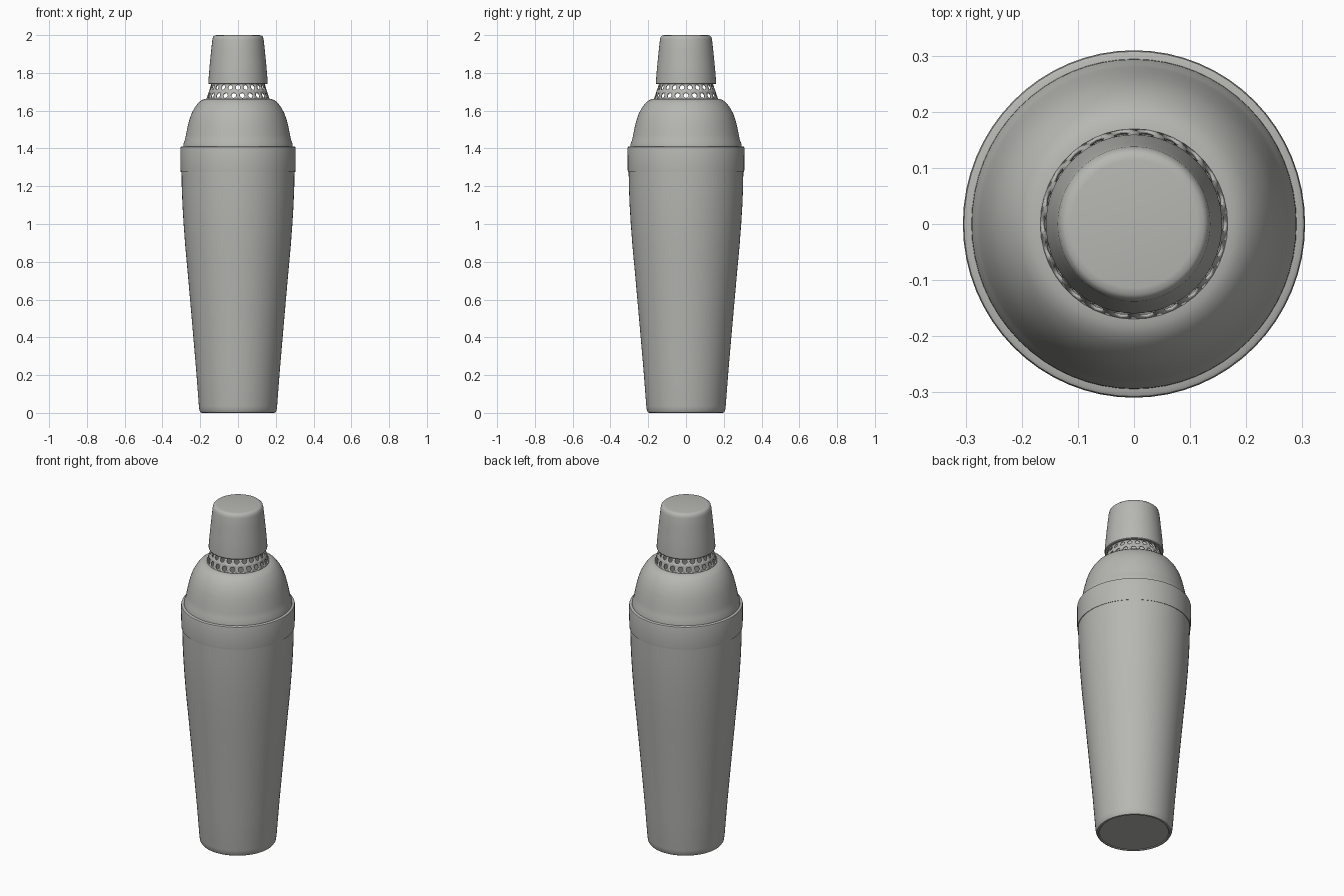
import bpy, bmesh, math

if "Cube" in bpy.data.objects:
    bpy.data.objects.remove(bpy.data.objects["Cube"])

SEGMENTS = 64
DEPTH_SCALE = 1.015  # very slightly oval in plan

steel = bpy.data.materials.new("brushed steel grey")
steel.diffuse_color = (0.47, 0.47, 0.45, 1)
steel.use_nodes = True
steel.node_tree.nodes["Principled BSDF"].inputs["Base Color"].default_value = steel.diffuse_color


def finish(name, bm, angle=35):
    """Turn a bmesh into a smooth-shaded object."""
    bmesh.ops.remove_doubles(bm, verts=bm.verts, dist=1e-5)
    bmesh.ops.recalc_face_normals(bm, faces=bm.faces)
    mesh = bpy.data.meshes.new(name)
    bm.to_mesh(mesh)
    bm.free()
    mesh.materials.append(steel)
    obj = bpy.data.objects.new(name, mesh)
    bpy.context.collection.objects.link(obj)
    bpy.ops.object.select_all(action='DESELECT')
    obj.select_set(True)
    bpy.context.view_layer.objects.active = obj
    bpy.ops.object.shade_smooth_by_angle(angle=math.radians(angle))
    return obj


def point(angle, radius, z):
    return (radius * math.cos(angle), radius * math.sin(angle) * DEPTH_SCALE, z)


def lathe(name, profile):
    """Revolve (radius, z) points about the z axis."""
    bm = bmesh.new()
    verts = [bm.verts.new((r, 0, z)) for r, z in profile]
    edges = [bm.edges.new(pair) for pair in zip(verts, verts[1:])]
    bmesh.ops.spin(bm, geom=verts + edges, cent=(0, 0, 0), axis=(0, 0, 1),
                   angle=math.tau, steps=SEGMENTS, use_merge=True)
    for v in bm.verts:
        v.co.y *= DEPTH_SCALE
    return finish(name, bm)


# Tapered tumbler with a rounded foot
lathe("tumbler", [
    (0, 0.004), (0.185, 0.004), (0.19, 0), (0.198, 0.002), (0.204, 0.012),
    (0.207, 0.035), (0.221, 0.22), (0.245, 0.5), (0.267, 0.75), (0.279, 0.88),
    (0.288, 1.0), (0.294, 1.1), (0.298, 1.2), (0.299, 1.285)])

# Collar band that slips over the tumbler
lathe("collar", [
    (0.297, 1.277), (0.303, 1.275), (0.304, 1.285), (0.305, 1.40),
    (0.303, 1.408), (0.298, 1.411), (0.278, 1.411)])

# Domed shoulder
lathe("shoulder", [
    (0.290, 1.405), (0.289, 1.425), (0.281, 1.445), (0.275, 1.475),
    (0.268, 1.51), (0.258, 1.55), (0.246, 1.585), (0.230, 1.615),
    (0.211, 1.641), (0.195, 1.654), (0.180, 1.661), (0.166, 1.663),
    (0.158, 1.655)])

# Drinking-cup cap, open underneath
lathe("cap", [
    (0.138, 1.742), (0.153, 1.740), (0.157, 1.744), (0.157, 1.756),
    (0.150, 1.84), (0.142, 1.92), (0.136, 1.975), (0.132, 1.991),
    (0.124, 1.998), (0.112, 2.0), (0, 2.0)])

# Perforated strainer ring: staggered cells, each with an eight-sided hole
HOLES, ROWS = 22, 2
Z0, Z1 = 1.660, 1.745
R0, R1 = 0.168, 0.140
SQUARE = [(1, 0), (1, 1), (0, 1), (-1, 1), (-1, 0), (-1, -1), (0, -1), (1, -1)]
bm = bmesh.new()


def strainer_vert(u, v):
    t = v / ROWS
    return bm.verts.new(point(u * math.tau / HOLES, R0 + (R1 - R0) * t, Z0 + (Z1 - Z0) * t))


for row in range(ROWS):
    for k in range(HOLES):
        cu, cv = k + 0.5 * (row % 2), row + 0.5
        outer = [strainer_vert(cu + a / 2, cv + b / 2) for a, b in SQUARE]
        inner = [strainer_vert(cu + 0.31 * math.cos(i * math.pi / 4),
                               cv + 0.32 * math.sin(i * math.pi / 4)) for i in range(8)]
        for i in range(8):
            j = (i + 1) % 8
            bm.faces.new((outer[i], outer[j], inner[j], inner[i]))
strainer = finish("strainer_ring", bm)
wall = strainer.modifiers.new("wall", 'SOLIDIFY')
wall.thickness = 0.006
wall.offset = -1
